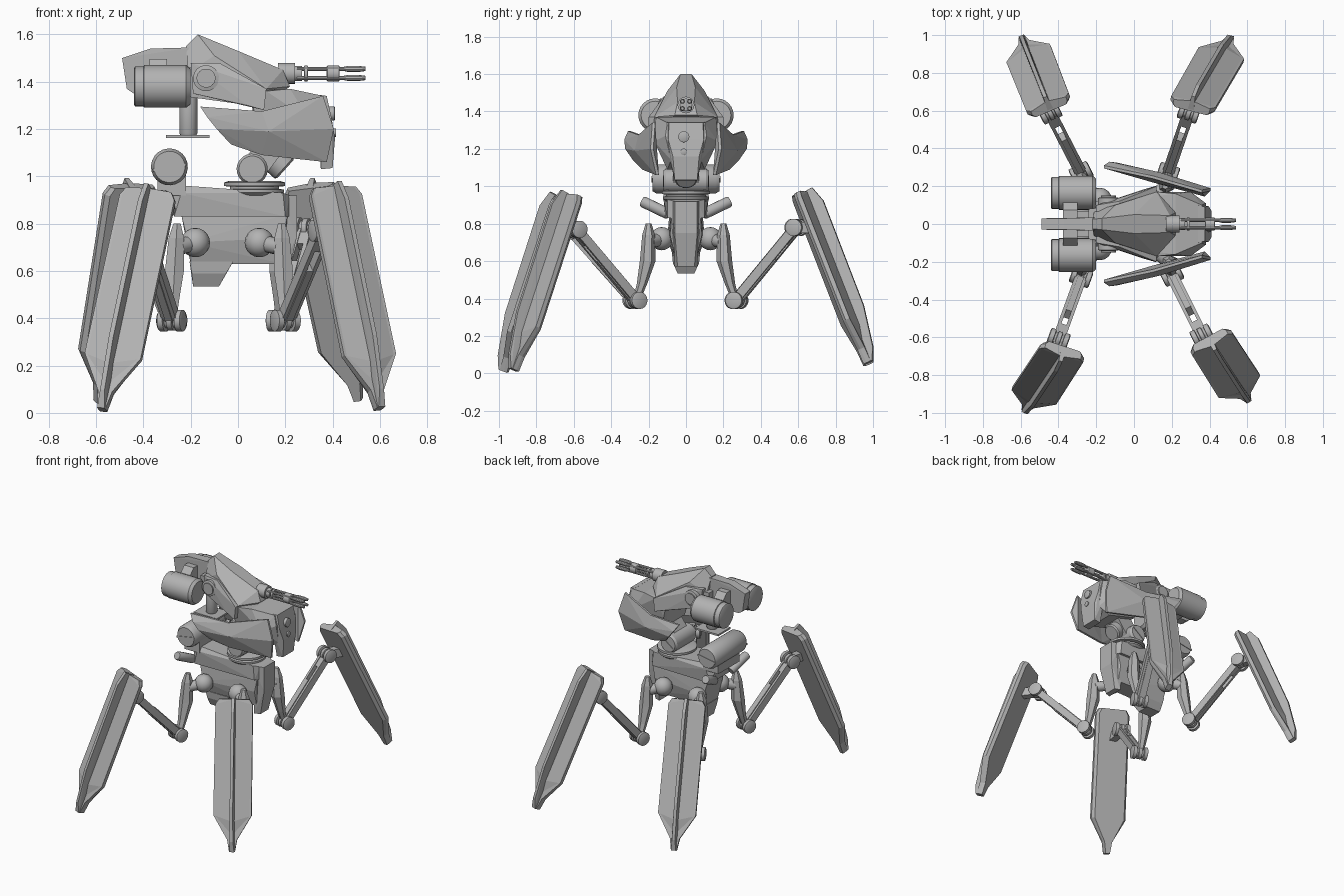
import bpy, bmesh, math
from mathutils import Vector as V

if "Cube" in bpy.data.objects:
    bpy.data.objects.remove(bpy.data.objects["Cube"])

grey = bpy.data.materials.new("grey metal")
grey.diffuse_color = (0.45, 0.45, 0.45, 1)
grey.use_nodes = True
grey.node_tree.nodes["Principled BSDF"].inputs["Base Color"].default_value = grey.diffuse_color


def finish(name, bm, smooth=False):
    bmesh.ops.recalc_face_normals(bm, faces=bm.faces)
    me = bpy.data.meshes.new(name)
    bm.to_mesh(me)
    bm.free()
    me.materials.append(grey)
    if smooth:
        me.shade_smooth()
        me.set_sharp_from_angle(angle=math.radians(32))
    ob = bpy.data.objects.new(name, me)
    bpy.context.collection.objects.link(ob)
    return ob


def hull(name, pts, mirror=False):
    """Faceted solid around points, optionally mirrored in y."""
    bm = bmesh.new()
    pts = [V(p) for p in pts]
    if mirror:
        pts += [V((p.x, -p.y, p.z)) for p in pts]
    for p in pts:
        bm.verts.new(p)
    bmesh.ops.convex_hull(bm, input=bm.verts[:])
    bmesh.ops.delete(bm, geom=[v for v in bm.verts if not v.link_faces], context='VERTS')
    bmesh.ops.dissolve_limit(bm, angle_limit=0.03, verts=bm.verts[:], edges=bm.edges[:])
    return finish(name, bm)


def box(name, x0, x1, y0, y1, z0, z1):
    return hull(name, [(x, y, z) for x in (x0, x1) for y in (y0, y1) for z in (z0, z1)])


def loft(name, rings, smooth=False):
    bm = bmesh.new()
    vs = [[bm.verts.new(p) for p in r] for r in rings]
    n = len(rings[0])
    for a, b in zip(vs, vs[1:]):
        for i in range(n):
            bm.faces.new((a[i], a[(i + 1) % n], b[(i + 1) % n], b[i]))
    bm.faces.new(vs[0])
    bm.faces.new(vs[-1])
    return finish(name, bm, smooth)


def turned(name, start, end, profile, sides=20):
    """Turned part along start-end; profile is (fraction, radius) pairs."""
    a, b = V(start), V(end)
    d = (b - a).normalized()
    u = d.orthogonal().normalized()
    w = d.cross(u)
    ang = [2 * math.pi * i / sides for i in range(sides)]
    return loft(name, [[a.lerp(b, f) + r * (math.cos(t) * u + math.sin(t) * w) for t in ang]
                       for f, r in profile], True)


def cyl(name, a, b, r, sides=20):
    return turned(name, a, b, [(0, r * .85), (.06, r), (.94, r), (1, r * .85)], sides)


def beam(name, a, b, side, w, h):
    a, b, side = V(a), V(b), V(side).normalized()
    up = (b - a).cross(side).normalized()
    return hull(name, [p + side * (i * w) + up * (j * h)
                       for p in (a, b) for i in (-1, 1) for j in (-1, 1)])


def disc_joint(name, c, axis):
    c, axis = V(c), V(axis).normalized()
    turned(name, c - axis * .055, c + axis * .055,
           [(0, .034), (.04, .046), (.26, .046), (.28, .032), (.38, .032), (.4, .042), (.6, .042),
            (.62, .032), (.72, .032), (.74, .046), (.96, .046), (1, .034)])


def leg(name, hip, joint, knee, top, tip, width):
    hip, joint, knee, top, tip = map(V, (hip, joint, knee, top, tip))
    arm = knee - joint
    side = arm.cross(V((0, 0, 1))).normalized()
    # hip ball, link and tapered thigh
    sy = 1 if joint.y > 0 else -1
    bm = bmesh.new()
    bmesh.ops.create_uvsphere(bm, u_segments=16, v_segments=10, radius=.062)
    bmesh.ops.translate(bm, verts=bm.verts, vec=hip)
    finish(name + "_hip_ball", bm, True)
    tx = joint.x * .92
    cyl(name + "_hip_link", hip, (tx, sy * .2, .70), .035, 14)
    rings = []
    for y, z, r in ((.20, .80, .016), (.20, .74, .034), (.205, .60, .042), (.235, .48, .028), (.265, .39, .02)):
        x = joint.x + (tx - joint.x) * (z - .39) / .41
        rings.append([(x + r * 1.1 * math.cos(t), sy * y + r * math.sin(t), z)
                      for t in [math.pi * (i + .5) / 3 for i in range(6)]])
    loft(name + "_thigh", rings)
    # slotted arm between disc joints
    disc_joint(name + "_lower_joint", joint, side)
    disc_joint(name + "_knee_joint", knee, side)
    for s in (-1, 1):
        beam(name + "_arm_rail", joint + side * s * .023, knee + side * s * .023, side, .009, .024)
    beam(name + "_arm_core", joint, joint + arm * .6, side, .016, .03)
    beam(name + "_arm_end", joint + arm * .8, knee, side, .016, .02)
    # armoured shin: axis d, width w, outward normal n
    d = (tip - top).normalized()
    w = V(width)
    w = (w - d * w.dot(d)).normalized()
    n = w.cross(d)
    if n.dot(V((top.x, top.y, 0))) < 0:
        n = -n
    length = (tip - top).length
    half = [(.10, .0), (.122, .035), (.125, .76), (.032, .92), (.018, 1)]
    outline = half + [(-x, s) for x, s in reversed(half)]
    loft(name + "_shin_plate", [[top + w * x * k + d * s * length + n * h for x, s in outline]
                                for h, k in ((-.03, .86), (-.012, 1), (.012, 1))])
    hull(name + "_shin_crease", [top + d * s * length + w * x + n * h for x, s, h in
                                 [(x * i, s, .01) for x, s in half[:3] for i in (-1, 1)]
                                 + [(0, .0, .03), (0, .8, .03), (0, .9, .01)]])
    fin = [(-.02, .0), (.06, -.01), (.09, .08), (.085, .7), (.05, .93), (.02, 1), (-.02, 1)]
    hull(name + "_shin_fin", [top + n * h + d * s * length + w * (k * (.016 if h < .04 else .010))
                              for h, s in fin for k in (-1, 1)])
    beam(name + "_shin_mount", knee, top + d * .2 * length, side, .025, .03)


leg("rear_right_leg", (-.18, -.13, .72), (-.28, -.28, .39), (-.40, -.61, .76),
    (-.375, -.675, .94), (-.575, -.98, .015), (.21, -.075, -.04))
leg("front_right_leg", (.09, -.13, .72), (.20, -.27, .39), (.36, -.59, .77),
    (.405, -.62, .95), (.60, -.925, .02), (.19, .10, 0))
leg("front_left_leg", (.09, .13, .72), (.18, .27, .39), (.29, .59, .78),
    (.305, .625, .96), (.51, .98, .06), (.225, -.055, .02))
leg("rear_left_leg", (-.18, .13, .72), (-.28, .27, .39), (-.445, .59, .78),
    (-.45, .625, .96), (-.59, .98, .05), (.21, .09, 0))

# lower body: hull, deck, keel and turntable
hull("body_hull", [(-.24, .09, .84), (.21, .08, .84), (-.21, .10, .72), (.19, .085, .74),
                   (-.20, .07, .63), (.19, .06, .63)], True)
hull("body_deck", [(-.30, .07, .95), (-.24, .12, .93), (.19, .10, .93), (.22, .06, .92), (-.27, .11, .83),
                   (.20, .10, .83), (.22, .06, .83), (-.22, .10, .96), (-.06, .10, .94)], True)
hull("body_keel", [(-.205, .075, .64), (-.02, .075, .64), (-.195, .07, .59), (-.05, .07, .59),
                   (-.19, .045, .535), (-.08, .045, .535)], True)
hull("body_prow", [(.17, .08, .92), (.25, .06, .92), (.25, .06, .75), (.21, .045, .57), (.17, .06, .57)], True)
turned("turntable", (.07, 0, .92), (.07, 0, .98),
       [(0, .11), (.2, .125), (.4, .125), (.45, .105), (.6, .105), (.65, .13), (.9, .13), (1, .11)], 28)
cyl("rear_motor", (-.29, -.18, 1.04), (-.29, .18, 1.04), .078, 22)
box("rear_motor_cradle", -.34, -.22, -.12, .12, .92, 1.02)
cyl("neck_motor", (.06, -.12, 1.03), (.06, .12, 1.03), .066, 22)
beam("neck_strut", (.05, 0, 1.01), (.17, 0, 1.17), (0, 1, 0), .07, .055)
cyl("neck_collar", (.20, 0, 1.03), (.10, 0, 1.12), .06, 16)
for s in (-1, 1):
    beam("rear_motor_slot", (-.36, s * .18, 1.025), (-.22, s * .18, 1.05), (0, 1, 0), .004, .006)
    beam("neck_motor_slot", (.02, s * .12, 1.0), (.10, s * .12, 1.06), (0, 1, 0), .004, .006)
    cyl("side_nozzle", (-.29, s * .09, .85), (-.32, s * .235, .92), .03, 14)

# turret head: domed shell and chin block
hull("head_shell", [(-.22, .025, 1.55), (-.17, .03, 1.60), (-.21, .07, 1.44), (-.20, .05, 1.40),
                    (0, .05, 1.53), (0, .125, 1.43), (-.10, .10, 1.51), (.19, .045, 1.45), (.22, .06, 1.38),
                    (.12, .17, 1.37), (.10, .16, 1.29)], True)
hull("head_block", [(.05, .14, 1.36), (.12, .17, 1.36), (.22, .16, 1.37), (.36, .10, 1.34), (.30, .17, 1.24),
                    (.38, .11, 1.27), (.38, .08, 1.14), (.08, .14, 1.22), (.08, .10, 1.15), (.30, .10, 1.09)], True)
hull("face_plate", [(.34, .10, 1.345), (.375, .09, 1.34), (.395, .095, 1.25), (.41, .07, 1.16),
                    (.40, .06, 1.035), (.35, .06, 1.03), (.35, .10, 1.2)], True)
cyl("upper_eye", (.37, -.012, 1.265), (.41, -.012, 1.265), .03, 16)
cyl("lower_eye", (.39, -.012, 1.185), (.415, -.012, 1.185), .018, 14)

# tail beam, post and drum crossbar
hull("tail_beam", [(-.49, .03, 1.50), (-.44, .03, 1.505), (-.37, .03, 1.54), (-.19, .035, 1.545),
                   (-.47, .03, 1.37), (-.44, .03, 1.35), (-.17, .035, 1.35)], True)
box("drum_crossbar", -.375, -.30, -.15, .15, 1.34, 1.44)
hull("drum_latch", [(x, y, z) for x in (-.375, -.30) for y, z in ((.075, 1.495), (.115, 1.45), (.115, 1.40))], True)
hull("shoulder_block", [(-.24, .08, 1.46), (-.05, .10, 1.46), (-.24, .08, 1.34), (.05, .09, 1.30)], True)
cyl("rear_post", (-.21, 0, 1.17), (-.21, 0, 1.38), .038, 16)
box("post_foot", -.305, -.12, -.07, .07, 1.163, 1.175)

for s in (-1, 1):
    # drums, shoulder bosses, cheek arms and shields
    turned("side_drum", (-.44, s * .165, 1.38), (-.20, s * .165, 1.38),
           [(0, .075), (.02, .085), (.17, .085), (.18, .09), (.92, .09), (1, .075)], 24)
    turned("shoulder_boss", (-.135, s * .07, 1.415), (-.135, s * .15, 1.415),
           [(0, .055), (.85, .055), (.9, .04), (1, .04)], 20)
    hull("cheek_arm", [(x, s * (y + t), z) for t in (0, -.035) for x, y, z in
                       ((-.20, .10, 1.48), (-.08, .12, 1.48), (.12, .20, 1.37), (.11, .20, 1.28),
                        (.04, .18, 1.30), (-.19, .10, 1.35))])
    rear = [(-.16, .31, 1.295), (-.13, .33, 1.25), (-.09, .325, 1.20), (.10, .255, 1.275), (.13, .275, 1.19),
            (.10, .235, 1.09), (-.03, .28, 1.135)]
    front = [(.10, .255, 1.275), (.36, .18, 1.34), (.405, .19, 1.20), (.375, .16, 1.06), (.10, .235, 1.09),
             (.13, .275, 1.19)]
    for nm, pts in (("shield_rear", rear), ("shield_front", front)):
        hull(nm, [(x, s * (y + t), z) for t in (0, -.015) for x, y, z in pts])

# rotary gun
turned("gun_mount", (.17, 0, 1.435), (.27, 0, 1.435), [(0, .045), (.7, .045), (.72, .032), (1, .032)], 16)
for i in range(4):
    t = math.pi * (i + .5) / 2
    y, z = .027 * math.cos(t), 1.435 + .027 * math.sin(t)
    turned("gun_barrel", (.25, y, z), (.54, y, z), [(0, .009), (.68, .009), (.74, .013), (.9, .013), (1, .009)], 10)
for x0, x1 in ((.28, .295), (.375, .43)):
    cyl("gun_clamp", (x0, 0, 1.435), (x1, 0, 1.435), .034, 16)
